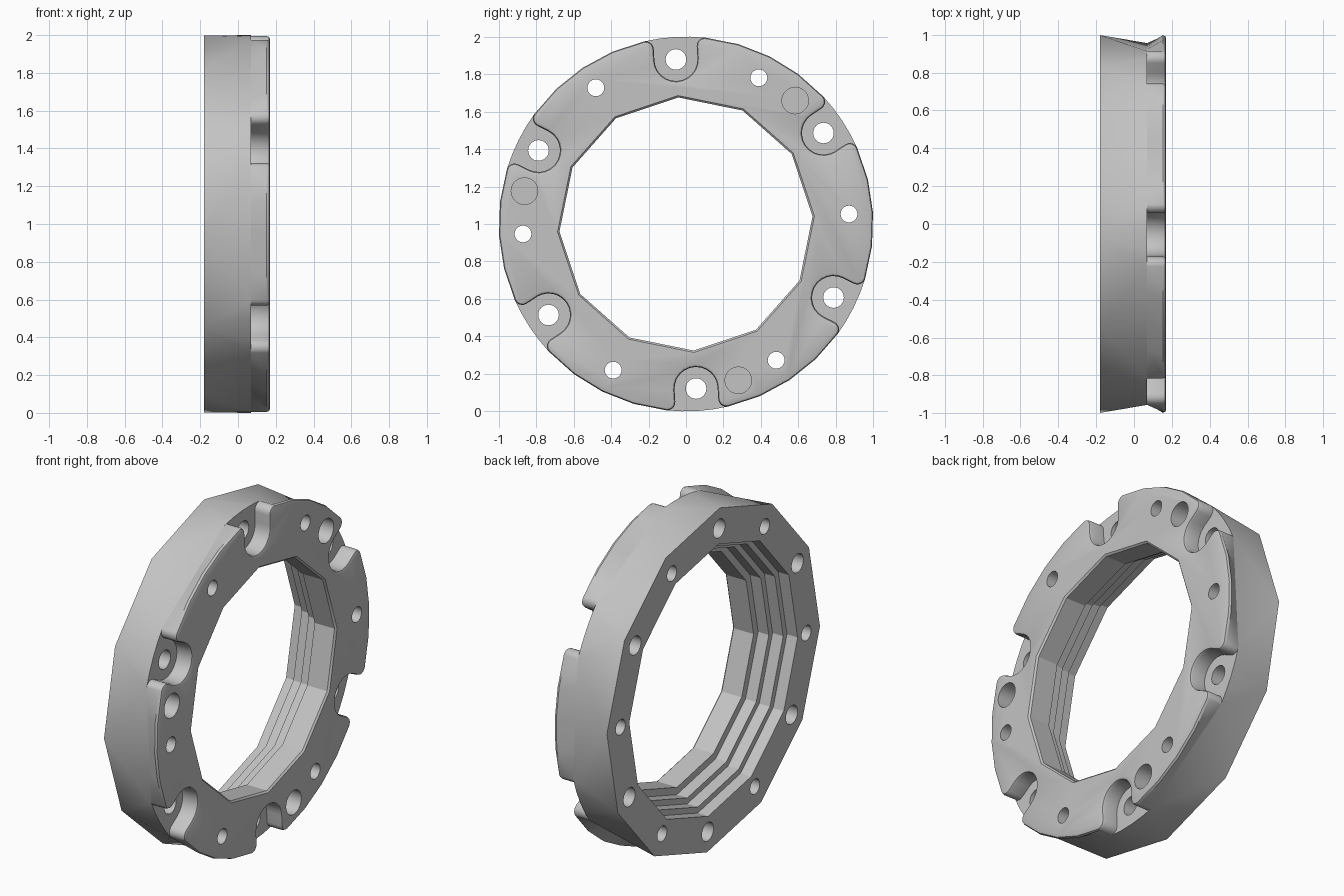
import bpy, bmesh, math
from math import radians, cos, sin, hypot
from mathutils import Vector

cube = bpy.data.objects.get("Cube")
if cube:
    bpy.data.objects.remove(cube, do_unlink=True)

PHASE = 3.5                          # turn of the whole ring about its axis
BACK, STEP, EDGE, FRONT = -0.18, 0.07, 0.152, 0.17
HOLE_R, SLOT_R, FILLET = 0.88, 0.115, 0.043
SLOT_HALF = 9.5                      # half angle of a slot mouth

metal = bpy.data.materials.new("grey_metal")
metal.use_nodes = True
grey = (0.55, 0.55, 0.55, 1)
metal.diffuse_color = grey
metal.node_tree.nodes["Principled BSDF"].inputs["Base Color"].default_value = grey


def polar(r, deg):
    a = radians(deg)
    return (r * cos(a), r * sin(a))


def make(name, bm):
    bmesh.ops.recalc_face_normals(bm, faces=bm.faces[:])
    mesh = bpy.data.meshes.new(name)
    bm.to_mesh(mesh)
    bm.free()
    mesh.materials.append(metal)
    obj = bpy.data.objects.new(name, mesh)
    bpy.context.collection.objects.link(obj)
    return obj


def loft(bm, sections):
    """Closed solid through (x, outline) sections along the ring axis."""
    rings = [[bm.verts.new((x, y, z + 1)) for y, z in pts] for x, pts in sections]
    n = len(rings[0])
    for a, b in zip(rings, rings[1:]):
        for i in range(n):
            j = (i + 1) % n
            bm.faces.new((a[i], a[j], b[j], b[i]))
    bm.faces.new(rings[0][::-1])
    bm.faces.new(rings[-1])


def circle(r, n, centre=(0, 0), start=0):
    pts = [polar(r, start + 360 * i / n) for i in range(n)]
    return [(centre[0] + y, centre[1] + z) for y, z in pts]


def inset(pts, d):
    """Move a counter-clockwise outline inwards."""
    out = []
    for i, p in enumerate(pts):
        a, b, c = Vector(pts[i - 1]), Vector(p), Vector(pts[(i + 1) % len(pts)])
        e, f = (b - a).normalized(), (c - b).normalized()
        n = Vector((-e.y - f.y, e.x + f.x)).normalized()
        out.append(tuple(b + n * d / max(0.5, n.dot(Vector((-e.y, e.x))))))
    return out


def slot_profile():
    """Half of a slot from its floor to its mouth, radial by sideways."""
    pts = [(HOLE_R - SLOT_R * cos(radians(a)), SLOT_R * sin(radians(a)))
           for a in range(0, 91, 15)]
    side = SLOT_R + FILLET
    rho = math.sqrt((1 - FILLET) ** 2 - side ** 2)
    end = 90 + math.degrees(math.atan2(side, rho))
    for i in range(6):
        a = radians(end * i / 5)
        pts.append((rho + FILLET * sin(a), side - FILLET * cos(a)))
    return pts


def plate_outline(flat):
    """Six slots joined by arcs, or by straight chords when flat."""
    half = slot_profile()
    slot = [(u, -w) for u, w in reversed(half)] + half[1:]
    span = 60 - 2 * SLOT_HALF
    pts = []
    for k in range(6):
        base = PHASE + 30 + 60 * k
        c, s = cos(radians(base)), sin(radians(base))
        pts += [(u * c - w * s, u * s + w * c) for u, w in slot]
        p, q = (Vector(polar(1, base + a)) for a in (SLOT_HALF, 60 - SLOT_HALF))
        for i in range(1, 4):
            arc = polar(1, base + SLOT_HALF + span * i / 4)
            pts.append(tuple(p.lerp(q, i / 4)) if flat else arc)
    return pts


# Base ring: twelve sides at the back, slot mouths on the front rim
bm = bmesh.new()
rim = [(BACK, p) for p in circle(1, 12, start=PHASE)]
for k in range(6):
    for a in (-1, -0.5, 0, 0.5, 1):
        rim.append((STEP, polar(1, PHASE + 30 + 60 * k + a * SLOT_HALF)))
verts = [bm.verts.new((x, y, z + 1)) for x, (y, z) in rim]
bmesh.ops.convex_hull(bm, input=verts)
bmesh.ops.dissolve_limit(bm, angle_limit=radians(0.5), verts=bm.verts[:], edges=bm.edges[:])
base_ring = make("base_ring", bm)

# Front plate: slotted, with a softened front rim
full = plate_outline(False)
bm = bmesh.new()
loft(bm, [(STEP, plate_outline(True)), (EDGE, full),
          (EDGE + 0.013, inset(full, 0.005)), (FRONT, inset(full, 0.018))])
front_plate = make("front_plate", bm)

# Cutter: stepped bore, bolt holes and blind pin holes
bm = bmesh.new()
bore = [(-0.3, 0.79), (-0.11, 0.79), (-0.11, 0.755), (-0.04, 0.755), (-0.04, 0.72),
        (0.03, 0.72), (0.03, 0.677), (0.16, 0.677), (FRONT, 0.687), (0.3, 0.687)]
loft(bm, [(x, circle(r, 12, start=PHASE)) for x, r in bore])
for k in range(12):
    r = 0.055 if k % 2 else 0.045
    hole = circle(r, 24, polar(HOLE_R if k % 2 else 0.872, PHASE + 30 * k))
    loft(bm, [(-0.3, hole), (0.3, hole)])
for k in range(3):
    pin = circle(0.071, 28, polar(HOLE_R, PHASE + 45 + 120 * k))
    loft(bm, [(0.05, pin), (0.3, pin)])
cutter = make("bore_cutter", bm)
cutter.hide_render = True

for obj in (base_ring, front_plate):
    mod = obj.modifiers.new("bore", "BOOLEAN")
    mod.operation = "DIFFERENCE"
    mod.solver = "EXACT"
    mod.object = cutter
    bpy.ops.object.select_all(action="DESELECT")
    obj.select_set(True)
    bpy.context.view_layer.objects.active = obj
    bpy.ops.object.modifier_apply(modifier=mod.name)
    bpy.ops.object.shade_smooth_by_angle(angle=radians(29))
bpy.data.objects.remove(cutter, do_unlink=True)
